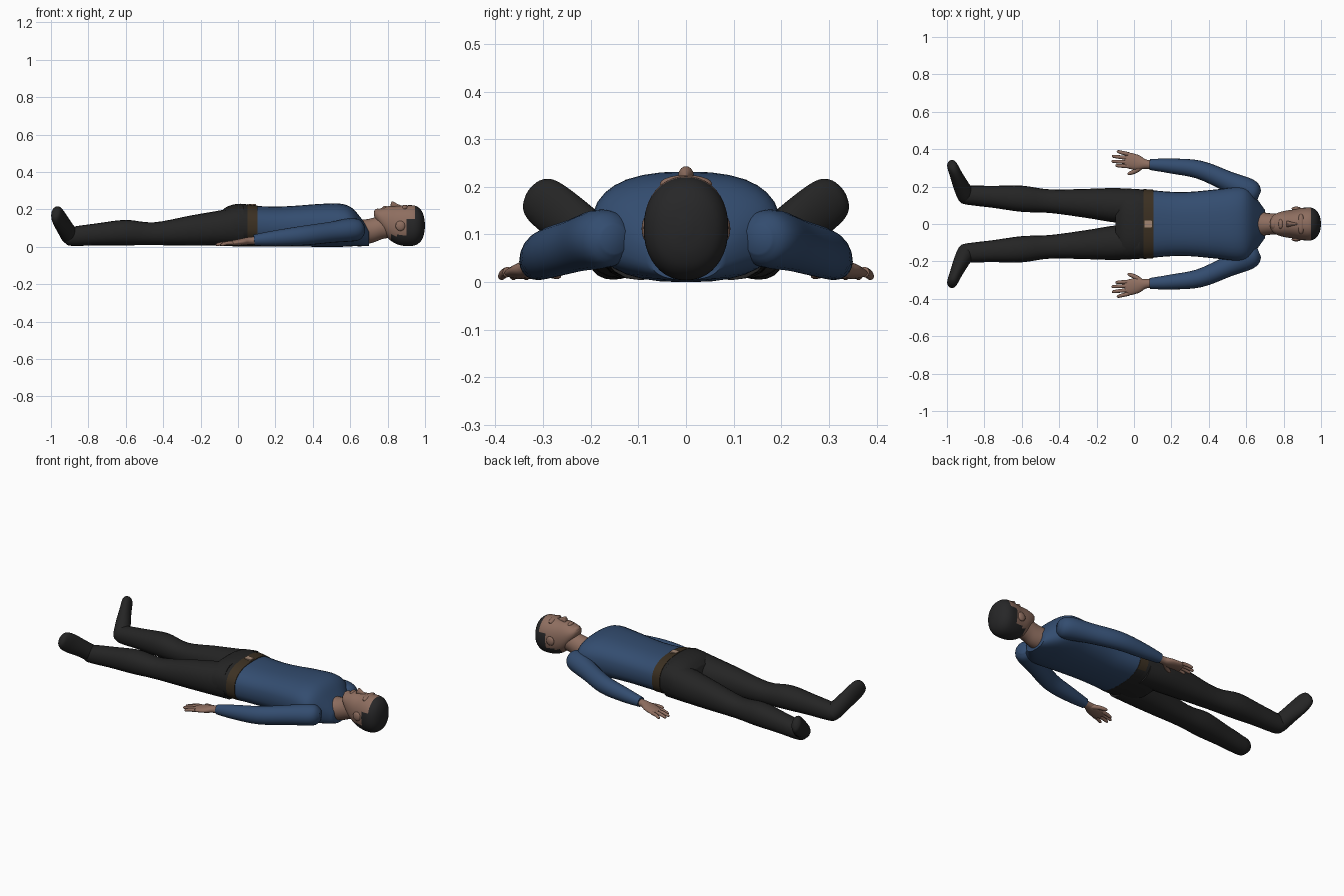
import bpy, bmesh, math
from mathutils import Vector, Matrix

if "Cube" in bpy.data.objects:
    bpy.data.objects.remove(bpy.data.objects["Cube"])


def material(name, rgb):
    m = bpy.data.materials.new(name)
    m.use_nodes = True
    m.diffuse_color = (*rgb, 1)
    node = next(n for n in m.node_tree.nodes if n.type == 'BSDF_PRINCIPLED')
    node.inputs["Base Color"].default_value = (*rgb, 1)
    node.inputs["Roughness"].default_value = 0.8
    return m


SKIN = material("skin", (0.27, 0.155, 0.115))
SHIRT = material("blue shirt", (0.033, 0.073, 0.16))
BLACK = material("black trousers", (0.018, 0.018, 0.018))
HAIR = material("dark hair", (0.02, 0.02, 0.021))
BELT = material("brown belt", (0.045, 0.03, 0.016))
BUCKLE = material("tan buckle", (0.36, 0.24, 0.17))


def finish(name, bm, mats, rule=None, angle=50):
    bmesh.ops.recalc_face_normals(bm, faces=bm.faces)
    if rule:
        for f in bm.faces:
            f.material_index = rule(f.calc_center_median())
    me = bpy.data.meshes.new(name)
    bm.to_mesh(me)
    bm.free()
    ob = bpy.data.objects.new(name, me)
    bpy.context.collection.objects.link(ob)
    for m in mats:
        me.materials.append(m)
    bpy.ops.object.select_all(action='DESELECT')
    ob.select_set(True)
    bpy.context.view_layer.objects.active = ob
    bpy.ops.object.shade_smooth_by_angle(angle=math.radians(angle))
    return ob


def smooth_path(rows, steps):
    # Catmull-Rom interpolation of the section rows
    out = []
    for i in range(len(rows) - 1):
        a, b = rows[max(i - 1, 0)], rows[i]
        c, d = rows[i + 1], rows[min(i + 2, len(rows) - 1)]
        for k in range(steps):
            t = k / steps
            out.append([0.5 * (2 * q + (r - p) * t + (2 * p - 5 * q + 4 * r - s) * t * t
                               + (3 * q - p - 3 * r + s) * t ** 3)
                        for p, q, r, s in zip(a, b, c, d)])
    return out + [list(rows[-1])]


def loft(name, rows, mats, sides=20, steps=4, power=2.0, upright=True, rule=None, mirror=1):
    # Each row: x, y, z, half width, half height of a rounded section
    rows = smooth_path([(r[0], r[1] * mirror, *r[2:]) for r in rows], steps)
    bm = bmesh.new()
    rings = []
    for i, (x, y, z, w, h) in enumerate(rows):
        a, b = rows[max(i - 1, 0)], rows[min(i + 1, len(rows) - 1)]
        tangent = Vector((1, 0, 0)) if upright else (Vector(b[:3]) - Vector(a[:3])).normalized()
        side = tangent.cross(Vector((0, 0, 1))).normalized()
        up = side.cross(tangent)
        ring = []
        for k in range(sides):
            ang = math.tau * k / sides
            c, s = math.cos(ang), math.sin(ang)
            u = math.copysign(abs(c) ** (2 / power), c)
            v = math.copysign(abs(s) ** (2 / power), s)
            ring.append(bm.verts.new(Vector((x, y, z)) + side * u * w + up * v * h))
        rings.append(ring)
    for a, b in zip(rings, rings[1:]):
        for k in range(sides):
            n = (k + 1) % sides
            bm.faces.new((a[k], a[n], b[n], b[k]))
    bm.faces.new(rings[0])
    bm.faces.new(rings[-1])
    return finish(name, bm, mats, rule)


def ellipsoid(name, pos, size, mat):
    bm = bmesh.new()
    bmesh.ops.create_uvsphere(bm, u_segments=16, v_segments=10, radius=1,
                              matrix=Matrix.Translation(pos) @ Matrix.Diagonal((*size, 1)))
    return finish(name, bm, [mat])


# Shirt body
loft("shirt", [(.1, 0, .11, .18, .108), (.2, 0, .108, .172, .107), (.3, 0, .11, .172, .109),
               (.45, 0, .115, .186, .115), (.55, 0, .115, .198, .115), (.61, 0, .105, .188, .102),
               (.66, 0, .077, .13, .074), (.7, 0, .05, .075, .045)],
     [SHIRT], sides=32, power=2.5)

# Hips of the trousers, and the belt over them
loft("hips", [(.055, 0, .114, .183, .112), (0, 0, .116, .188, .114), (-.06, 0, .11, .186, .104),
              (-.1, 0, .1, .16, .08)], [BLACK], sides=32, power=2.5)
loft("belt", [(.104, 0, .111, .183, .11), (.05, 0, .115, .187, .113)],
     [BELT, BLACK], sides=48, steps=1, power=2.5, rule=lambda c: int(c.z < .04))
bm = bmesh.new()
bmesh.ops.create_cube(bm, size=1, matrix=Matrix.Translation((.077, 0, .225)) @
                      Matrix.Diagonal((.04, .036, .009, 1)))
finish("buckle", bm, [BUCKLE], angle=30)

# Neck
loft("neck", [(.62, 0, .085, .07, .07), (.67, 0, .08, .066, .066), (.72, 0, .088, .058, .066),
              (.77, 0, .105, .056, .064), (.82, 0, .11, .056, .06)], [SKIN], sides=24)


# Head, with hair over the crown and back
def hair_rule(c):
    return int(c.x > .945 or (c.x > .90 and c.z < .15) or (c.x > .82 and c.z < .062))


loft("head", [(.728, 0, .175, .015, .012), (.738, 0, .168, .038, .028), (.76, 0, .155, .056, .05),
              (.8, 0, .132, .069, .085), (.85, 0, .116, .077, .102), (.9, 0, .113, .086, .109),
              (.945, 0, .114, .088, .106), (.975, 0, .114, .073, .087), (.992, 0, .114, .045, .055),
              (.999, 0, .114, .012, .015)],
     [SKIN, HAIR], sides=40, steps=5, power=2.15, rule=hair_rule)

# Face features
loft("nose", [(.815, 0, .212, .016, .012), (.822, 0, .222, .017, .02), (.832, 0, .221, .014, .02),
              (.85, 0, .215, .009, .016), (.875, 0, .208, .006, .012)], [SKIN], sides=14)
ellipsoid("mouth", (.785, 0, .208), (.013, .026, .011), SKIN)
ellipsoid("chin", (.748, 0, .188), (.02, .028, .016), SKIN)
ellipsoid("brow", (.893, 0, .206), (.02, .055, .019), SKIN)

for s, tag in ((1, "back"), (-1, "front")):
    ellipsoid(tag + "_ear", (.868, s * .082, .112), (.026, .011, .027), SKIN)

    # Sleeve
    loft(tag + "_sleeve", [(.668, .15, .09, .03, .03), (.645, .16, .09, .055, .055),
                           (.6, .182, .09, .066, .062), (.5, .228, .078, .055, .056),
                           (.35, .29, .06, .049, .052), (.2, .31, .046, .04, .042),
                           (.085, .318, .036, .029, .029)],
         [SHIRT], upright=False, mirror=s)

    # Hand: palm, four fingers and a thumb
    loft(tag + "_palm", [(.11, .317, .034, .023, .022), (.06, .32, .032, .025, .02),
                         (.02, .328, .026, .04, .018), (-.03, .34, .02, .042, .014),
                         (-.05, .345, .017, .036, .01)], [SKIN], upright=False, mirror=s)
    fingers = [(.309, -.1, .312), (.331, -.12, .335), (.353, -.118, .362), (.374, -.092, .387)]
    for i, (y0, x1, y1) in enumerate(fingers):
        loft(f"{tag}_finger_{i + 1}", [(-.03, y0, .021, .011, .011),
                                       ((x1 - .03) / 2, (y0 + y1) / 2, .019, .01, .01),
                                       (x1 + .008, y1, .012, .008, .008),
                                       (x1, y1, .011, .003, .003)],
             [SKIN], sides=10, upright=False, mirror=s)
    loft(tag + "_thumb", [(.04, .31, .026, .015, .014), (.01, .285, .021, .013, .012),
                          (-.025, .27, .015, .009, .009), (-.035, .268, .013, .003, .003)],
         [SKIN], sides=10, upright=False, mirror=s)

    # Trouser leg
    loft(tag + "_leg", [(.03, .095, .112, .09, .108), (-.1, .1, .1, .092, .094),
                        (-.25, .11, .087, .078, .081), (-.45, .122, .07, .063, .061),
                        (-.6, .135, .076, .07, .068), (-.75, .145, .067, .059, .059),
                        (-.86, .152, .058, .053, .053), (-.91, .155, .055, .047, .046),
                        (-.93, .158, .055, .025, .025)], [BLACK], mirror=s, power=2.2)

    # Shoe, toes pointing up and outward
    loft(tag + "_shoe", [(-.892, .115, .032, .018, .018), (-.894, .128, .04, .038, .036),
                         (-.9, .155, .06, .047, .048), (-.925, .205, .1, .042, .05),
                         (-.95, .26, .14, .034, .055), (-.967, .3, .17, .03, .052),
                         (-.974, .32, .185, .024, .038), (-.977, .328, .191, .01, .016)],
         [BLACK], upright=False, mirror=s)
